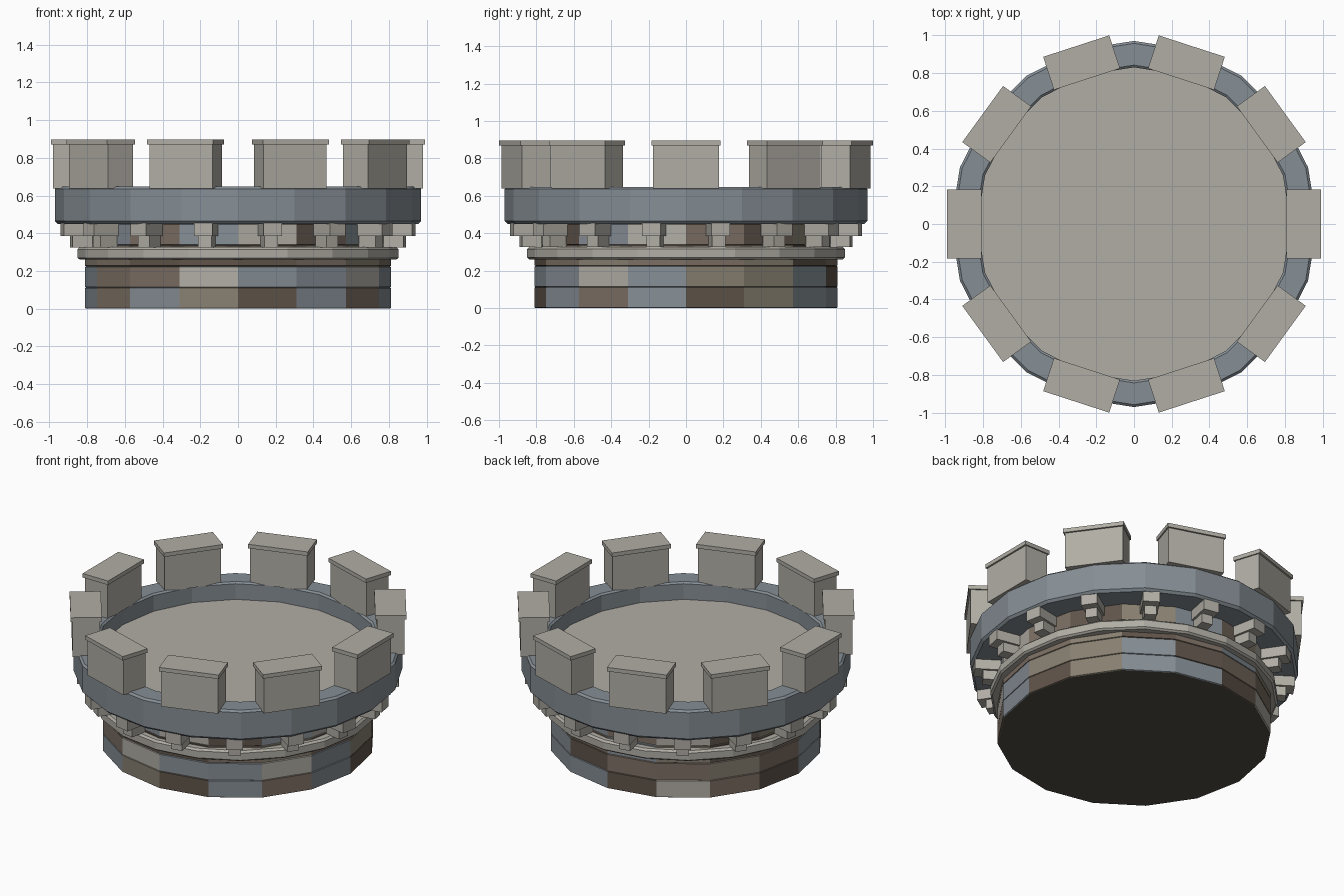
import bpy, bmesh, math
from mathutils import Matrix

if "Cube" in bpy.data.objects:
    bpy.data.objects.remove(bpy.data.objects["Cube"])


def material(name, col):
    m = bpy.data.materials.new(name)
    m.diffuse_color = (*col, 1)
    m.use_nodes = True
    m.node_tree.nodes["Principled BSDF"].inputs["Base Color"].default_value = m.diffuse_color
    return m


LIGHT = material("light stone", (0.44, 0.42, 0.375))
SLATE = material("slate blue stone", (0.235, 0.27, 0.30))
BROWN = material("brown stone", (0.20, 0.158, 0.125))
TAN = material("tan stone", (0.245, 0.215, 0.165))
DARK = material("dark brown stone", (0.115, 0.088, 0.068))
MORTAR = material("dark mortar", (0.085, 0.075, 0.06))


def finish(name, bm, mats):
    bmesh.ops.recalc_face_normals(bm, faces=bm.faces)
    me = bpy.data.meshes.new(name)
    bm.to_mesh(me)
    bm.free()
    for m in mats:
        me.materials.append(m)
    ob = bpy.data.objects.new(name, me)
    bpy.context.collection.objects.link(ob)
    return ob


def lathe(name, profile, sides, mat):
    # closed ring from a closed (radius, height) profile
    bm = bmesh.new()
    loops = []
    for k in range(sides):
        a = math.tau * k / sides
        loops.append([bm.verts.new((r * math.cos(a), r * math.sin(a), z)) for r, z in profile])
    n = len(profile)
    for k in range(sides):
        p, q = loops[k], loops[(k + 1) % sides]
        for i in range(n):
            j = (i + 1) % n
            bm.faces.new((p[i], q[i], q[j], p[j]))
    return finish(name, bm, [mat])


def box(bm, r0, r1, half, z0, z1, angle):
    # block spanning radius r0..r1, turned around the tower axis
    M = (Matrix.Rotation(angle, 4, 'Z')
         @ Matrix.Translation(((r0 + r1) / 2, 0, (z0 + z1) / 2))
         @ Matrix.Diagonal((r1 - r0, 2 * half, z1 - z0, 1)))
    bmesh.ops.create_cube(bm, size=1, matrix=M)


# brick drum: four courses of sixteen stones, one colour per stone
MATS = {'L': LIGHT, 'S': SLATE, 'B': BROWN, 'T': TAN, 'D': DARK, 'M': MORTAR}
KEYS = list(MATS)
COURSES = ["DTSSDLBDSBSTDSBS",
           "TTSDBBTBSBBLSSLS",
           "BTDBSTDBTBDDDBTB",
           "BDTSBLDTSSBSLDSL"]
SIDES, R, H = 16, 0.81, 0.1125
bm = bmesh.new()
rings = []
for c in range(4):
    z0, z1 = c * H, (c + 1) * H
    # each course has slightly eased edges, giving a fine joint line
    for r, z in ((R - 0.006, z0), (R, z0 + 0.003), (R, z1 - 0.003), (R - 0.006, z1)):
        if c and z == z0:
            continue
        rings.append([bm.verts.new((r * math.cos(math.tau * k / SIDES),
                                    r * math.sin(math.tau * k / SIDES), z)) for k in range(SIDES)])
for lo, hi in zip(rings, rings[1:]):
    mid = (lo[0].co.z + hi[0].co.z) / 2
    course = COURSES[min(3, int(mid / H))]
    for k in range(SIDES):
        j = (k + 1) % SIDES
        f = bm.faces.new((lo[k], lo[j], hi[j], hi[k]))
        f.material_index = KEYS.index(course[k])
for ring in (rings[0], rings[-1]):
    bm.faces.new(ring).material_index = KEYS.index('M')
finish("brick_drum", bm, MATS.values())

# string course below the corbels
lathe("string_course", [(0.79, 0.26), (0.838, 0.26), (0.85, 0.27), (0.85, 0.315),
                        (0.838, 0.327), (0.79, 0.327)], 20, LIGHT)

# stepped corbels, one on each drum face
bm = bmesh.new()
for k in range(16):
    a = math.tau * (k + 0.5) / 16
    box(bm, 0.76, 0.90, 0.036, 0.325, 0.39, a)
    box(bm, 0.76, 0.95, 0.05, 0.385, 0.455, a)
finish("corbels", bm, [LIGHT])

# parapet ring
lathe("parapet_ring", [(0.78, 0.45), (0.955, 0.45), (0.97, 0.465), (0.97, 0.635),
                       (0.957, 0.647), (0.842, 0.647), (0.83, 0.637), (0.83, 0.52),
                       (0.78, 0.52)], 20, SLATE)

# roof floor inside the parapet
bm = bmesh.new()
bmesh.ops.create_cone(bm, cap_ends=True, segments=20, radius1=0.832, radius2=0.832, depth=0.05,
                      matrix=Matrix.Translation((0, 0, 0.51)))
finish("roof_floor", bm, [LIGHT])

# ten merlons with overhanging caps
bodies, caps = bmesh.new(), bmesh.new()
for k in range(10):
    a = math.tau * k / 10
    box(bodies, 0.817, 0.98, 0.176, 0.638, 0.872, a)
    box(caps, 0.807, 0.991, 0.184, 0.87, 0.896, a)
finish("merlons", bodies, [LIGHT])
finish("merlon_caps", caps, [LIGHT])
